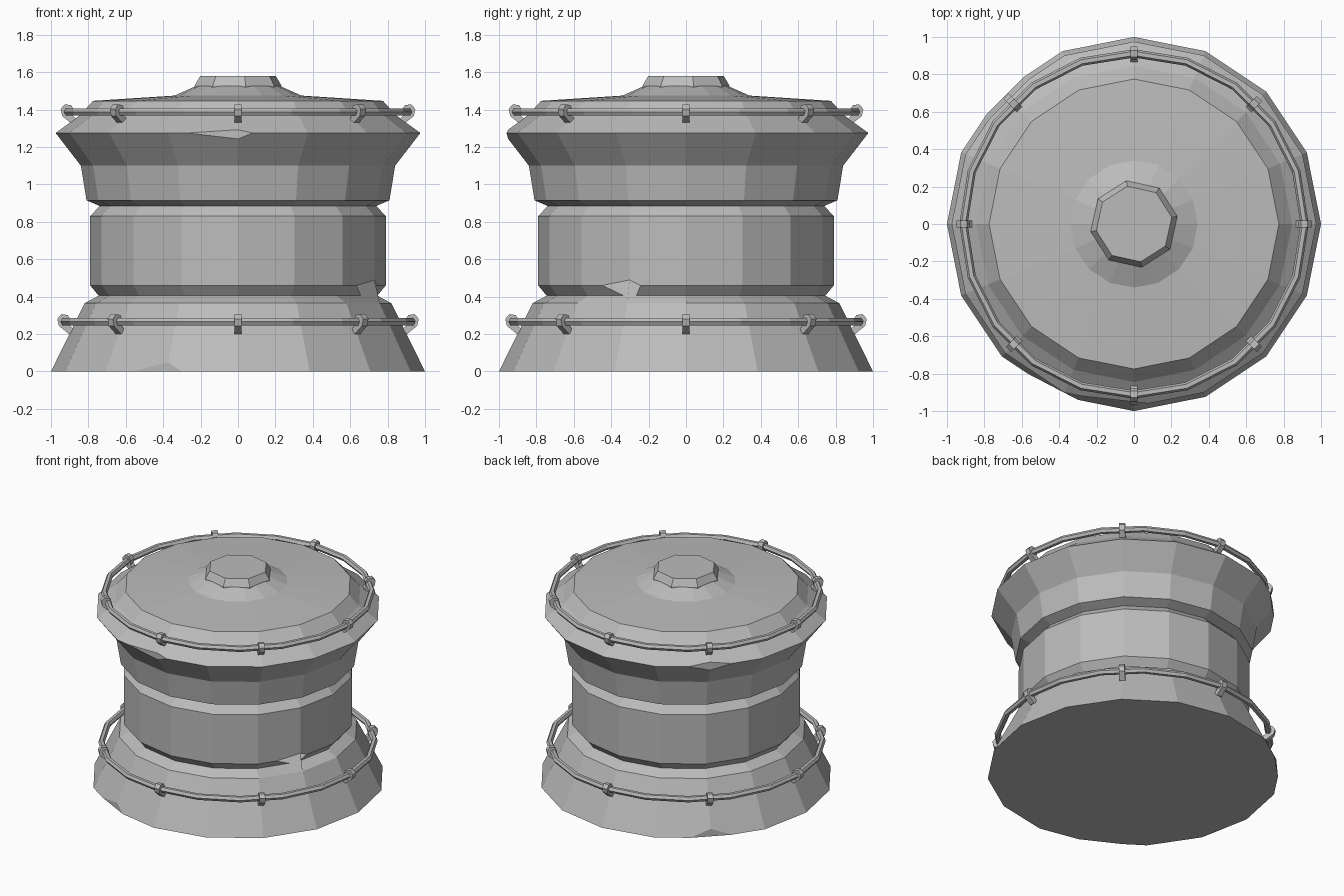
import bpy, bmesh
from math import sin, cos, pi, radians
from mathutils import Vector, Matrix

if "Cube" in bpy.data.objects:
    bpy.data.objects.remove(bpy.data.objects["Cube"], do_unlink=True)

GREY = (0.5, 0.5, 0.5, 1)
mat = bpy.data.materials.new("stone_grey")
mat.use_nodes = True
mat.diffuse_color = GREY
mat.node_tree.nodes["Principled BSDF"].inputs["Base Color"].default_value = GREY


def finish(name, bm):
    bmesh.ops.recalc_face_normals(bm, faces=bm.faces)
    mesh = bpy.data.meshes.new(name)
    bm.to_mesh(mesh)
    bm.free()
    mesh.materials.append(mat)
    obj = bpy.data.objects.new(name, mesh)
    bpy.context.collection.objects.link(obj)
    return obj


def lathe(profile, sides, turn=0):
    """Closed faceted solid from (radius, height) points."""
    bm = bmesh.new()
    rings = []
    for r, z in profile:
        angles = [turn + 2 * pi * i / sides for i in range(sides)]
        rings.append([bm.verts.new((r * cos(a), r * sin(a), z)) for a in angles])
    for low, high in zip(rings, rings[1:]):
        for i in range(sides):
            j = (i + 1) % sides
            bm.faces.new((low[i], low[j], high[j], high[i]))
    bm.faces.new(rings[0][::-1])
    bm.faces.new(rings[-1])
    return bm


def chip(bm, r, z, corner, facing, tilt, depth):
    """Slice one corner off with a plane."""
    a, f = radians(corner), radians(facing)
    spot = Vector((r * cos(a), r * sin(a), z))
    vert = min(bm.verts, key=lambda v: (v.co - spot).length)
    normal = Vector((cos(f), sin(f), tilt)).normalized()
    faces = set(vert.link_faces)
    edges = {e for face in faces for e in face.edges}
    verts = {v for face in faces for v in face.verts}
    bmesh.ops.bisect_plane(bm, geom=list(verts | edges | faces),
                           plane_co=vert.co - normal * depth,
                           plane_no=normal, clear_outer=True)
    bmesh.ops.holes_fill(bm, edges=[e for e in bm.edges if e.is_boundary])


# Main body: flared base, drum, collar, wide rim and shallow lid
body = lathe([(1.0, 0), (0.82, 0.365), (0.745, 0.405), (0.79, 0.46),
              (0.79, 0.83), (0.74, 0.885), (0.81, 0.915), (0.84, 1.1),
              (0.975, 1.275), (0.845, 1.37), (0.775, 1.447),
              (0.34, 1.475), (0.215, 1.53)], 16)
chip(body, 0.975, 1.275, 270, 263.7, 0, 0.024)
chip(body, 0.975, 1.275, 135, 135, 0, 0.03)
chip(body, 1.0, 0, 247.5, 242.5, 0, 0.024)
chip(body, 1.0, 0, 135, 135, 0, 0.028)
chip(body, 0.79, 0.46, -22.5, -28, -0.6, 0.015)
finish("body", body)

# Eight-sided knob on the lid
finish("knob", lathe([(0.235, 1.51), (0.235, 1.53), (0.205, 1.58)], 8, radians(10)))


def rail(name, radius, z):
    bm = bmesh.new()
    rings = []
    for i in range(20):
        a = 2 * pi * i / 20
        ring = []
        for k in range(6):
            t = 2 * pi * k / 6
            r = radius + 0.022 * cos(t)
            ring.append(bm.verts.new((r * cos(a), r * sin(a), z + 0.022 * sin(t))))
        rings.append(ring)
    for i in range(20):
        here, there = rings[i], rings[(i + 1) % 20]
        for k in range(6):
            m = (k + 1) % 6
            bm.faces.new((here[k], there[k], there[m], here[m]))
    finish(name, bm)


def clips(name, radius, z):
    """Eight hooks holding a rail: a hexagonal loop with a tail to the body."""
    outline = [(-0.06, -0.05), (-0.025, -0.065), (0.028, -0.022), (0.036, 0.015),
               (0.015, 0.04), (-0.02, 0.036), (-0.034, 0.01), (-0.03, -0.02)]
    bm = bmesh.new()
    for n in range(8):
        spin = Matrix.Rotation(n * pi / 4, 3, 'Z')
        sides = [[bm.verts.new(spin @ Vector((radius + x, y, z + h)))
                  for x, h in outline] for y in (-0.02, 0.02)]
        bm.faces.new(sides[0])
        bm.faces.new(sides[1][::-1])
        for k in range(len(outline)):
            m = (k + 1) % len(outline)
            bm.faces.new((sides[0][k], sides[1][k], sides[1][m], sides[0][m]))
    finish(name, bm)


# Upper and lower rails with their clips
for level, radius, z in (("upper", 0.912, 1.388), ("lower", 0.93, 0.266)):
    rail(level + "_rail", radius, z)
    clips(level + "_clips", radius, z)
